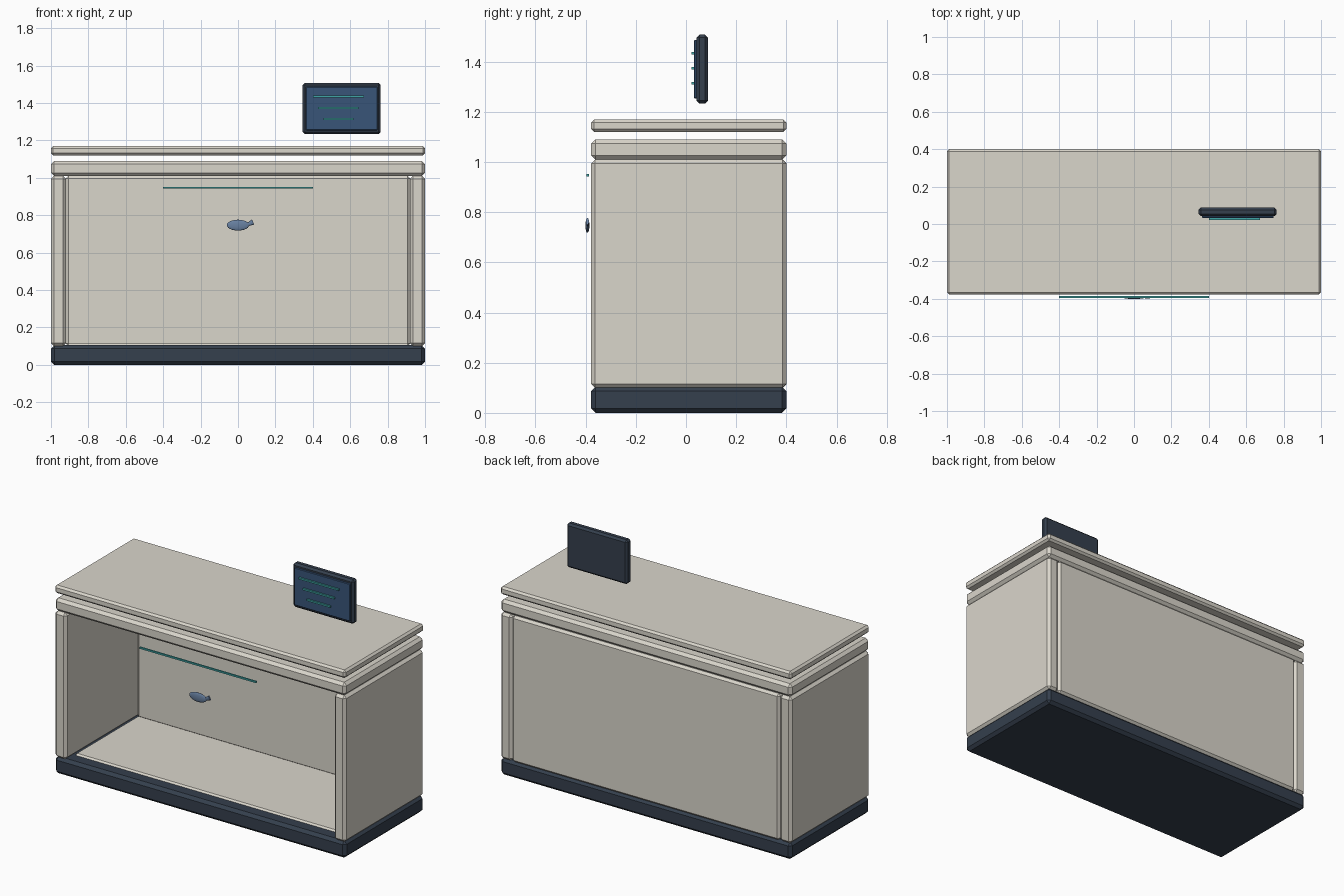
import bpy, bmesh, math
from mathutils import Matrix

if "Cube" in bpy.data.objects:
    bpy.data.objects.remove(bpy.data.objects["Cube"])


def material(name, rgb):
    m = bpy.data.materials.new(name)
    m.diffuse_color = (*rgb, 1)
    m.use_nodes = True
    m.node_tree.nodes["Principled BSDF"].inputs["Base Color"].default_value = m.diffuse_color
    return m


STONE = material("warm_stone", (0.70, 0.67, 0.60))
DARK = material("dark_slate", (0.035, 0.05, 0.075))
GLASS = material("screen_blue", (0.04, 0.09, 0.19))
TEAL = material("teal", (0.05, 0.38, 0.38))
BLUE = material("steel_blue", (0.14, 0.22, 0.36))


def link(name, bm, mat):
    me = bpy.data.meshes.new(name)
    bm.to_mesh(me)
    bm.free()
    me.materials.append(mat)
    ob = bpy.data.objects.new(name, me)
    bpy.context.collection.objects.link(ob)
    return ob


def box(name, x, y, z, mat, bevel=0.0):
    """Chamfered box from (min, max) ranges."""
    bm = bmesh.new()
    size = [b - a for a, b in (x, y, z)]
    mid = [(a + b) / 2 for a, b in (x, y, z)]
    bmesh.ops.create_cube(bm, size=1, matrix=Matrix.Translation(mid) @ Matrix.Diagonal((*size, 1)))
    if bevel:
        bmesh.ops.bevel(bm, geom=bm.edges[:], offset=bevel, segments=1, affect='EDGES')
    return link(name, bm, mat)


Y = (-0.378, 0.40)

# Plinth and open-fronted cabinet
box("plinth", (-1, 1), Y, (0, 0.105), DARK, 0.018)
for side, name in ((-1, "left_panel"), (1, "right_panel")):
    box(name, sorted((side * 0.92, side)), Y, (0.10, 1.01), STONE, 0.016)
box("back_panel", (-0.92, 0.92), (0.32, 0.40), (0.10, 1.01), STONE, 0.014)
box("cabinet_floor", (-0.92, 0.92), (-0.30, 0.33), (0.07, 0.115), STONE, 0.014)

# Two stacked counter slabs with a shadow gap
box("lower_counter", (-1, 1), Y, (1.01, 1.09), STONE, 0.017)
box("upper_counter", (-1, 1), Y, (1.12, 1.17), STONE, 0.012)

# Display with text-like bars
box("display_case", (0.345, 0.763), (0.042, 0.088), (1.233, 1.508), DARK, 0.012)
box("display_screen", (0.364, 0.747), (0.032, 0.044), (1.254, 1.487), GLASS, 0.003)
for i, half in enumerate((0.137, 0.108, 0.08)):
    z = 1.434 - 0.06 * i
    box(f"display_bar_{i + 1}", (0.537 - half, 0.537 + half), (0.021, 0.032),
        (z - 0.005, z + 0.005), TEAL)

# Accent light strip in front of the counter
box("light_strip", (-0.40, 0.40), (-0.396, -0.386), (0.942, 0.952), TEAL)

# Fish emblem: flattened ellipsoid body with a flared tail
bm = bmesh.new()
bmesh.ops.create_uvsphere(bm, u_segments=24, v_segments=12, radius=1,
    matrix=Matrix.Translation((0, -0.393, 0.747)) @ Matrix.Diagonal((0.06, 0.008, 0.029, 1)))
fish = link("fish_body", bm, BLUE)
bm = bmesh.new()
tail = (Matrix.Translation((0.056, -0.393, 0.752)) @ Matrix.Rotation(math.radians(-25), 4, 'Y')
        @ Matrix.Diagonal((1, 0.4, 1, 1)) @ Matrix.Rotation(math.radians(90), 4, 'Y'))
bmesh.ops.create_cone(bm, cap_ends=True, segments=16, radius1=0.004, radius2=0.015,
                      depth=0.055, matrix=tail)
fin = link("fish_tail", bm, BLUE)
for ob in (fish, fin):
    bpy.ops.object.select_all(action='DESELECT')
    ob.select_set(True)
    bpy.context.view_layer.objects.active = ob
    bpy.ops.object.shade_smooth_by_angle()
